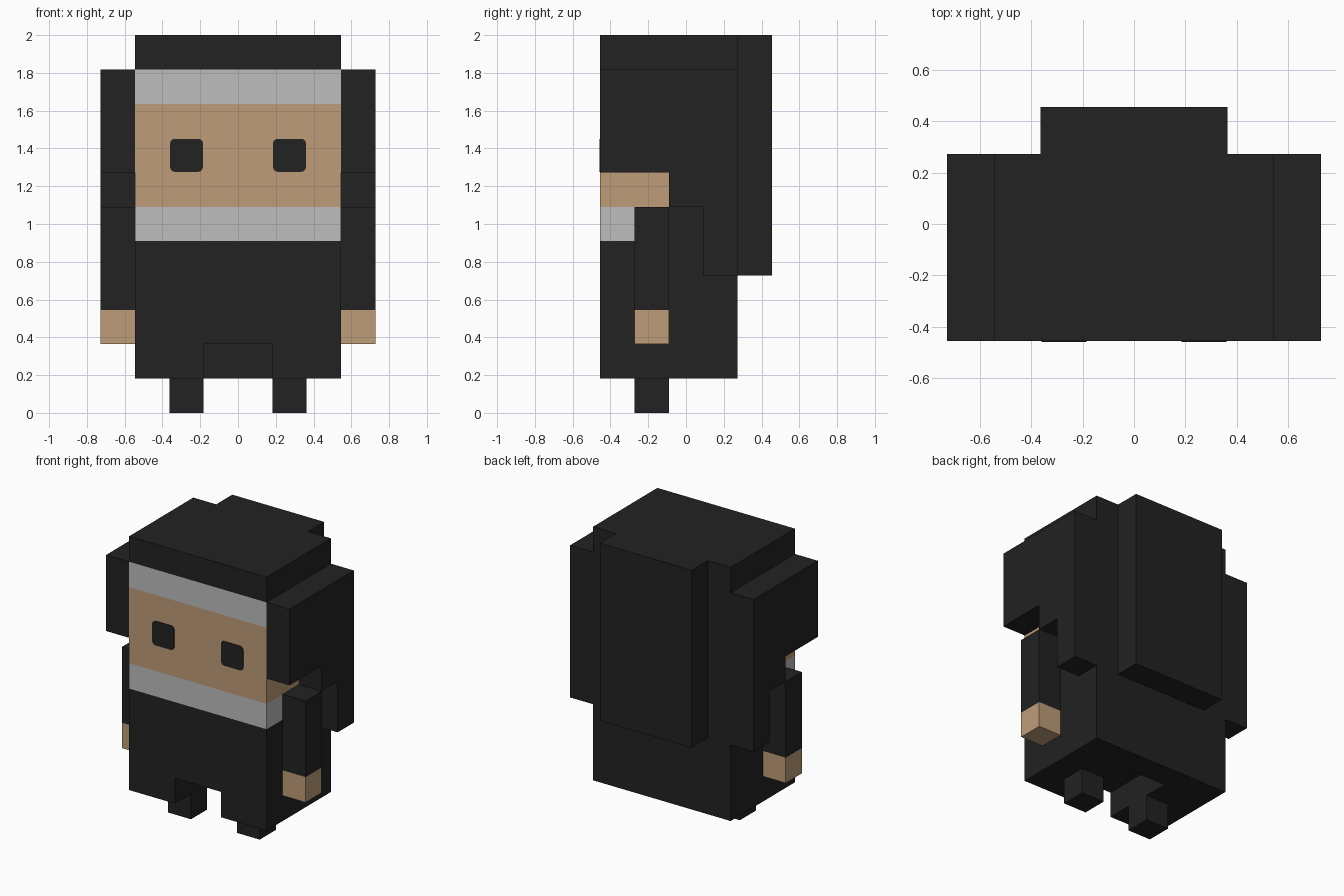
import bpy, bmesh
from mathutils import Vector

U = 2 / 11  # one block

old = bpy.data.objects.get("Cube")
if old:
    bpy.data.objects.remove(old, do_unlink=True)


def material(name, rgb):
    m = bpy.data.materials.new(name)
    m.use_nodes = True
    m.diffuse_color = (*rgb, 1)
    bsdf = next(n for n in m.node_tree.nodes if n.type == "BSDF_PRINCIPLED")
    bsdf.inputs["Base Color"].default_value = (*rgb, 1)
    return m


DARK = material("charcoal", (0.016, 0.016, 0.016))
SKIN = material("skin", (0.515, 0.335, 0.19))
GREY = material("light grey", (0.51, 0.51, 0.51))


def finish(name, bm, *mats):
    bmesh.ops.recalc_face_normals(bm, faces=bm.faces)
    mesh = bpy.data.meshes.new(name)
    bm.to_mesh(mesh)
    bm.free()
    for m in mats:
        mesh.materials.append(m)
    ob = bpy.data.objects.new(name, mesh)
    bpy.context.collection.objects.link(ob)
    return ob


def box_mesh(lo, hi):
    """Box between two corners, given in blocks."""
    lo, hi = Vector(lo) * U, Vector(hi) * U
    bm = bmesh.new()
    bmesh.ops.create_cube(bm, size=1)
    bmesh.ops.scale(bm, vec=hi - lo, verts=bm.verts)
    bmesh.ops.translate(bm, vec=(lo + hi) / 2, verts=bm.verts)
    return bm


def box(name, lo, hi, mat):
    return finish(name, box_mesh(lo, hi), mat)


def prism(name, points, push, mat):
    """Outline in blocks, extruded along push."""
    bm = bmesh.new()
    face = bm.faces.new([bm.verts.new(Vector(p) * U) for p in points])
    new = bmesh.ops.extrude_face_region(bm, geom=[face])["geom"]
    verts = [g for g in new if isinstance(g, bmesh.types.BMVert)]
    bmesh.ops.translate(bm, vec=Vector(push) * U, verts=verts)
    return finish(name, bm, mat)


# Head and robe: one block, cut into colour bands
bm = box_mesh((-3, -2.5, 2), (3, 1.5, 11))
cuts = [((0, 0, z), (0, 0, 1)) for z in (5, 6, 9, 10)]
cuts += [((0, y, 0), (0, 1, 0)) for y in (-1.5, -0.5)]
for co, no in cuts:
    geom = bm.verts[:] + bm.edges[:] + bm.faces[:]
    bmesh.ops.bisect_plane(bm, geom=geom, plane_co=Vector(co) * U, plane_no=no)
for f in bm.faces:
    c = f.calc_center_median() / U
    if 6 < c.z < 9 and c.y < -0.5:
        f.material_index = 1
    elif (5 < c.z < 6 or 9 < c.z < 10) and c.y < -1.5:
        f.material_index = 2
finish("head_and_robe", bm, DARK, SKIN, GREY)

# Robe hem, open in the middle of the front
hem = [(-3, -2.5), (-1, -2.5), (-1, 0.5), (1, 0.5),
       (1, -2.5), (3, -2.5), (3, 1.5), (-3, 1.5)]
prism("robe_hem", [(x, y, 1) for x, y in hem], (0, 0, 1), DARK)

# Long hair at the back
box("back_hair", (-2, 1.5, 4), (2, 2.5, 11), DARK)

# Stepped outline of the side hair, as y and z
steps = [(-2.5, 10), (-2.5, 7), (-0.5, 7), (-0.5, 6),
         (0.5, 6), (0.5, 4), (1.5, 4), (1.5, 10)]

for side, s in (("left", 1), ("right", -1)):
    def pair(part, x0, x1, y0, y1, z0, z1, mat):
        a, b = sorted((s * x0, s * x1))
        return box(f"{side}_{part}", (a, y0, z0), (b, y1, z1), mat)

    prism(f"{side}_side_hair", [(3 * s, y, z) for y, z in steps], (s, 0, 0), DARK)
    pair("sleeve", 3, 4, -1.5, -0.5, 3, 6, DARK)
    pair("hand", 3, 4, -1.5, -0.5, 2, 3, SKIN)
    pair("foot", 1, 2, -1.5, -0.5, 0, 1, DARK)

    # Eye: thin plate with rounded corners
    bm = box_mesh((1.5 * s - 0.48, -2.52, 7.02), (1.5 * s + 0.48, -2.5, 7.98))
    corners = [e for e in bm.edges
               if abs((e.verts[0].co - e.verts[1].co).normalized().y) > 0.9]
    bmesh.ops.bevel(bm, geom=corners, offset=0.025, segments=3,
                    profile=0.5, affect="EDGES")
    finish(f"{side}_eye", bm, DARK)
